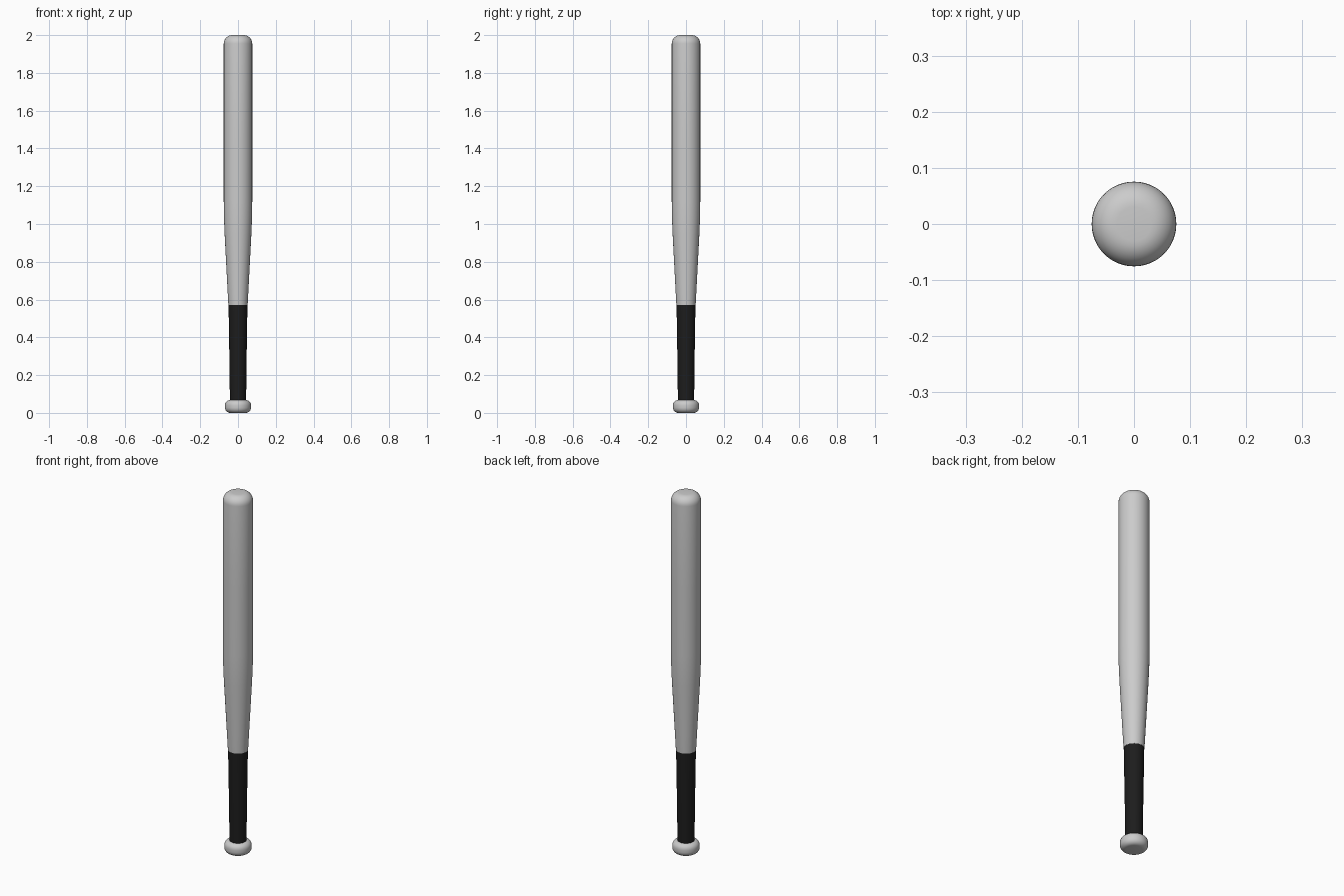
import bpy, bmesh, math

if "Cube" in bpy.data.objects:
    bpy.data.objects.remove(bpy.data.objects["Cube"])

SIDES = 48


def material(name, rgb):
    m = bpy.data.materials.new(name)
    m.diffuse_color = (*rgb, 1)
    m.use_nodes = True
    m.node_tree.nodes["Principled BSDF"].inputs["Base Color"].default_value = m.diffuse_color
    return m


def arc(cr, cz, r, a0, a1, n=6):
    """Points of a rounded profile corner, angles in degrees."""
    return [(cr + r * math.cos(math.radians(a0 + (a1 - a0) * i / n)),
             cz + r * math.sin(math.radians(a0 + (a1 - a0) * i / n)))
            for i in range(n + 1)]


def lathe(name, profile, mat):
    """Spin (radius, z) points around z, running bottom to top, with closed ends."""
    bm = bmesh.new()
    rings = [[bm.verts.new((r * math.cos(2 * math.pi * i / SIDES),
                            r * math.sin(2 * math.pi * i / SIDES), z))
              for i in range(SIDES)] for r, z in profile]
    for a, b in zip(rings, rings[1:]):
        for i in range(SIDES):
            j = (i + 1) % SIDES
            bm.faces.new((a[i], a[j], b[j], b[i]))
    bm.faces.new(rings[0][::-1])
    bm.faces.new(rings[-1])
    mesh = bpy.data.meshes.new(name)
    bm.to_mesh(mesh)
    bm.free()
    ob = bpy.data.objects.new(name, mesh)
    bpy.context.collection.objects.link(ob)
    mesh.materials.append(mat)
    bpy.ops.object.select_all(action='DESELECT')
    ob.select_set(True)
    bpy.context.view_layer.objects.active = ob
    bpy.ops.object.shade_smooth_by_angle(angle=math.radians(40))
    return ob


metal = material("light_grey", (0.60, 0.60, 0.60))
rubber = material("black_grip", (0.012, 0.012, 0.012))

# Barrel: taper, straight section and rounded end
lathe("barrel", [(0.051, 0.57), (0.071, 0.95), (0.0745, 1.04), (0.0755, 1.12), (0.0755, 1.5)]
      + arc(0.0305, 1.955, 0.045, 0, 90, 8), metal)

# Grip: dark wrapped handle
lathe("grip", [(0.043, 0.06), (0.045, 0.25), (0.050, 0.57)], rubber)

# Knob: rounded disc at the foot
lathe("knob", arc(0.041, 0.028, 0.028, -90, 0) + arc(0.041, 0.040, 0.028, 0, 90), metal)
